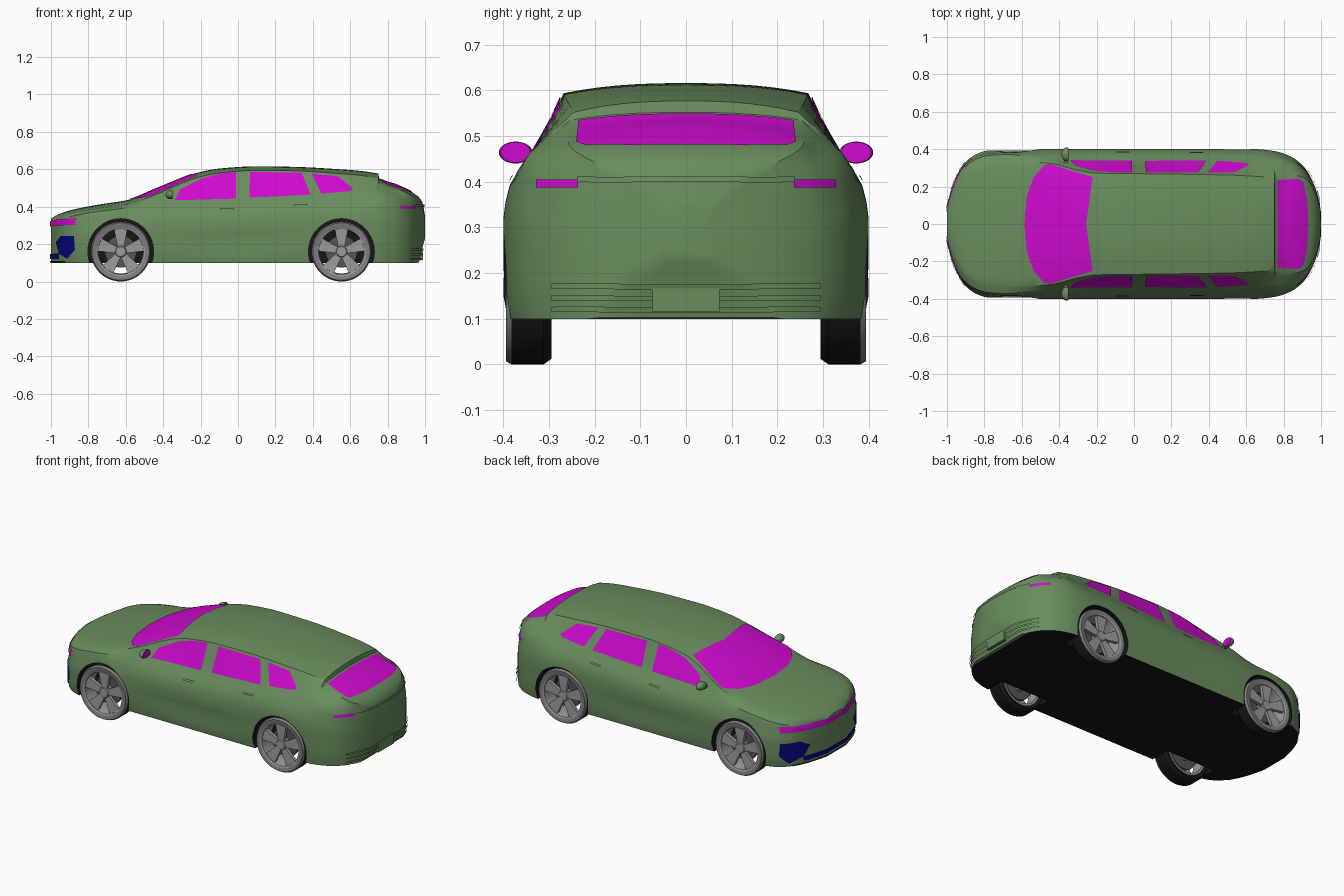
import bpy, bmesh, math
from mathutils import Vector, Matrix
from mathutils.bvhtree import BVHTree

if "Cube" in bpy.data.objects:
    bpy.data.objects.remove(bpy.data.objects["Cube"])


def material(name, rgb):
    m = bpy.data.materials.new(name)
    m.diffuse_color = (*rgb, 1)
    m.use_nodes = True
    m.node_tree.nodes["Principled BSDF"].inputs["Base Color"].default_value = m.diffuse_color
    return m


GREEN = material("body_green", (.14, .265, .11))
BLACK = material("black", (.008, .008, .008))
GLASS = material("magenta_glass", (.62, .003, .62))
BLUE = material("intake_blue", (.002, .002, .2))
RIM = material("rim_grey", (.33, .33, .33))
SIDEWALL = material("sidewall_grey", (.21, .21, .21))
DARK = material("brake_grey", (.09, .09, .09))


def finish(name, bm, mats, mirror=False, angle=35):
    me = bpy.data.meshes.new(name)
    bm.to_mesh(me)
    bm.free()
    for m in mats:
        me.materials.append(m)
    ob = bpy.data.objects.new(name, me)
    bpy.context.collection.objects.link(ob)
    if mirror:
        ob.modifiers.new("mirror", 'MIRROR').use_axis = (False, True, False)
    smooth(ob, angle)
    return ob


def smooth(ob, angle):
    bpy.ops.object.select_all(action='DESELECT')
    ob.select_set(True)
    bpy.context.view_layer.objects.active = ob
    bpy.ops.object.shade_smooth_by_angle(angle=math.radians(angle))


def curve(keys):
    """Smooth curve through (x, value) keys without overshoot."""
    n = len(keys)
    s = [(keys[i+1][1]-keys[i][1])/(keys[i+1][0]-keys[i][0]) for i in range(n-1)]
    t = [s[0]] + [2*a*b/(a+b) if a*b > 0 else 0 for a, b in zip(s, s[1:])] + [s[-1]]

    def f(x):
        i = max(k for k in range(n-1) if k == 0 or keys[k][0] <= x)
        h = keys[i+1][0]-keys[i][0]
        u = (x-keys[i][0])/h
        return ((1+2*u)*(1-u)**2*keys[i][1] + u*(1-u)**2*h*t[i]
                + u*u*(3-2*u)*keys[i+1][1] + u*u*(u-1)*h*t[i+1])
    return f


# Body outlines along the length: plan, roof line, roof edge, belt, floor
half_width = curve([(-1, .09), (-.985, .15), (-.96, .23), (-.91, .32), (-.85, .37), (-.78, .393),
                    (-.65, .4), (.65, .4), (.75, .39), (.83, .365), (.9, .315), (.95, .24),
                    (.985, .14), (1, .06)])
top = curve([(-1, .335), (-.97, .355), (-.88, .385), (-.74, .412), (-.585, .437), (-.45, .49),
             (-.3, .552), (-.22, .581), (-.1, .604), (.1, .616), (.3, .613), (.5, .603),
             (.75, .577), (.755, .552), (.85, .515), (.95, .465), (.985, .425), (1, .35)])
edge_z = curve([(-1, .325), (-.9, .365), (-.74, .392), (-.585, .415), (-.45, .46), (-.3, .525),
                (-.22, .555), (-.1, .58), (.1, .594), (.3, .592), (.5, .58), (.75, .552),
                (.755, .535), (.9, .475), (.95, .445), (.985, .405), (1, .33)])
edge_y = curve([(-1, .8), (-.585, .83), (-.45, .81), (-.3, .72), (-.2, .68), (.1, .67),
                (.5, .655), (.75, .63), (.755, .65), (.85, .73), (.9, .8), (.95, .85), (1, .86)])
belt_z = curve([(-1, .3), (-.9, .345), (-.74, .375), (-.585, .395), (-.45, .425), (0, .44),
                (.5, .465), (.75, .46), (.9, .42), (.97, .38), (1, .3)])
belt_y = curve([(-1, .93), (-.7, .93), (-.45, .87), (-.2, .84), (.6, .84), (.8, .9), (1, .93)])
floor = curve([(-1, .1), (.965, .1), (.98, .16), (1, .23)])


def half_section(x):
    w, zt, ze, zb, z0 = half_width(x), top(x), edge_z(x), belt_z(x), floor(x)
    ye, yb, h = w*edge_y(x), w*belt_y(x), zb-z0
    pts = [(ye*k/7, ze+(zt-ze)*(1-(k/7)**2.5)) for k in range(8)]
    pts += [(ye+(yb-ye)*k/4, ze+(zb-ze)*k/4) for k in range(1, 5)]
    scoop = 1-.03*math.exp(-(x/.3)**2)
    pts += [((yb+w*.965)/2+.01*w, zb-.1*h), (w*.965, zb-.2*h), (w*.988, zb-.3*h), (w, zb-.4*h),
            (w, zb-.55*h), (w*scoop, zb-.7*h), (w, zb-.84*h), (w*.975, z0), (w*.5, z0), (0, z0)]
    return pts


# Body shell
xs = sorted({round(-math.cos(math.pi*i/110), 4) for i in range(111)} | {.75, .755})
bm = bmesh.new()
rings = []
for x in xs:
    half = half_section(x)
    ring = half + [(-y, z) for y, z in half[-2:0:-1]]
    rings.append([bm.verts.new((x, y, z)) for y, z in ring])
n, last = len(rings[0]), len(half)-1
for i in range(len(rings)-1):
    for j in range(n):
        k = (j+1) % n
        f = bm.faces.new((rings[i][j], rings[i][k], rings[i+1][k], rings[i+1][j]))
        f.material_index = int(last-2 <= j < last+2 and xs[i] < .95)
bm.faces.new(rings[0])
bm.faces.new(rings[-1])
bmesh.ops.recalc_face_normals(bm, faces=bm.faces)
surface = BVHTree.FromBMesh(bm)
body = finish("body", bm, [GREEN, BLACK], angle=30)

# Wheel arches
WHEELS = [(x, s) for x in (-.627, .553) for s in (-1, 1)]
WHEEL_Z = .16
bm = bmesh.new()
for x, s in WHEELS:
    bmesh.ops.create_cone(bm, cap_ends=True, segments=56, radius1=.176, radius2=.176, depth=.25,
                          matrix=Matrix.Translation((x, s*.395, WHEEL_Z)) @ Matrix.Rotation(math.pi/2, 4, 'X'))
for f in bm.faces:
    f.material_index = 1
cutter = finish("arch_cutter", bm, [GREEN, BLACK])
cutter.hide_render = True
cut = body.modifiers.new("arches", 'BOOLEAN')
cut.object, cut.operation, cut.solver = cutter, 'DIFFERENCE', 'EXACT'
bpy.context.view_layer.objects.active = body
bpy.ops.object.modifier_apply(modifier=cut.name)
bpy.data.objects.remove(cutter)
smooth(body, 30)

# Thin plates laid on the body: convex outline, projected along one direction
VIEWS = {'side': (lambda u, v: (u, 2, v), (0, -1, 0)), 'top': (lambda u, v: (u, v, 2), (0, 0, -1)),
         'front': (lambda u, v: (-2, u, v), (1, 0, 0)), 'rear': (lambda u, v: (2, u, v), (-1, 0, 0))}


def plate(name, outline, view, mat, lift=.004, step=.012):
    place, d = VIEWS[view][0], Vector(VIEWS[view][1])
    us, vs = zip(*outline)
    mid = Vector((sum(us)/len(us), sum(vs)/len(vs), 0))
    w, h = max(us)-min(us), max(vs)-min(vs)
    bm = bmesh.new()
    bmesh.ops.create_grid(bm, x_segments=max(2, int(w/step)), y_segments=max(2, int(h/step)), size=1)
    for v in bm.verts:
        v.co = (min(us)+(v.co.x+1)/2*w, min(vs)+(v.co.y+1)/2*h, 0)
    for a, b in zip(outline, outline[1:]+outline[:1]):
        no = Vector((b[1]-a[1], a[0]-b[0], 0)).normalized()
        co = Vector((*a, 0))
        if no.dot(mid-co) > 0:
            no = -no
        bmesh.ops.bisect_plane(bm, geom=bm.verts[:]+bm.edges[:]+bm.faces[:], dist=1e-6,
                               plane_co=co, plane_no=no, clear_outer=True)
    missed = []
    for v in bm.verts:
        hit, no, _, _ = surface.ray_cast(Vector(place(v.co.x, v.co.y)), d)
        if hit is None:
            missed.append(v)
        else:
            y = hit.y
            v.co = hit+no*lift
            if abs(y) < 1e-5:
                v.co.y = 0
    bmesh.ops.delete(bm, geom=missed, context='VERTS')
    bm.normal_update()
    if sum(f.normal.dot(d) for f in bm.faces) > 0:
        bmesh.ops.reverse_faces(bm, faces=bm.faces[:])
    return finish(name, bm, [mat], mirror=True)


plate("windshield", [(-.585, 0), (-.572, .15), (-.535, .25), (-.48, .312), (-.45, .32),
                     (-.22, .25), (-.255, 0)], 'top', GLASS)
plate("rear_window", [(.765, 0), (.765, .235), (.885, .24), (.905, .22), (.925, .12), (.93, 0)], 'top', GLASS)
plate("front_side_window", [(-.34, .432), (-.31, .49), (-.19, .55), (-.1, .574), (-.01, .584), (-.01, .442)],
      'side', GLASS)
plate("rear_side_window", [(.06, .447), (.065, .584), (.34, .58), (.388, .462)], 'side', GLASS)
plate("quarter_window", [(.393, .575), (.535, .56), (.617, .492), (.6, .482), (.446, .468)], 'side', GLASS)
plate("headlight_band", [(0, .29), (.345, .303), (.345, .338), (0, .32)], 'front', GLASS)
plate("taillight", [(.235, .387), (.235, .404), (.325, .404), (.325, .387)], 'rear', GLASS)
plate("corner_intake", [(-.97, .21), (-.945, .243), (-.875, .243), (-.87, .17), (-.91, .122), (-.955, .15)],
      'side', BLUE)
plate("lower_intake", [(0, .12), (.24, .12), (.25, .15), (0, .145)], 'front', BLUE)
plate("front_lip", [(0, .101), (.3, .101), (.3, .11), (0, .11)], 'front', BLACK)
for i, z in enumerate((.115, .14, .165)):
    plate(f"bumper_louver_{i}", [(0, z), (.29, z), (.29, z+.012), (0, z+.012)], 'rear', GREEN, .008)
plate("tail_crease", [(0, .398), (.235, .398), (.235, .41), (0, .41)], 'rear', GREEN, .007)
for i, (x, z) in enumerate(((-.06, .375), (.335, .398))):
    plate(f"door_handle_{i}", [(x-.035, z), (x+.035, z+.004), (x+.035, z+.014), (x-.035, z+.01)],
          'side', GREEN, .008)


def box(bm, lo, hi):
    lo, hi = Vector(lo), Vector(hi)
    bmesh.ops.create_cube(bm, size=1, matrix=Matrix.Translation((lo+hi)/2) @ Matrix.Diagonal((*(hi-lo), 1)))


# Number plate panel
bm = bmesh.new()
box(bm, (.95, -.073, .115), (.99, .073, .175))
finish("plate_panel", bm, [GREEN])

# Door mirrors with glass on the rear face
bm = bmesh.new()
bmesh.ops.create_uvsphere(bm, u_segments=24, v_segments=14, radius=1,
                          matrix=Matrix.Translation((-.36, .373, .464)) @ Matrix.Diagonal((.028, .037, .024, 1)))
for v in bm.verts:
    v.co.x = min(v.co.x, -.35)
box(bm, (-.375, .325, .442), (-.355, .365, .456))
bm.normal_update()
for f in bm.faces:
    f.material_index = int(f.calc_center_median().x > -.353)
finish("door_mirror", bm, [GREEN, GLASS], mirror=True)


def lathe(name, profile, x, s, mats, pick=lambda i: 0, closed=False, seg=48):
    bm = bmesh.new()
    rows = [[bm.verts.new((x+r*math.cos(a), s*y, WHEEL_Z+r*math.sin(a)))
             for a in (2*math.pi*k/seg for k in range(seg))] for r, y in profile]
    for i in range(len(rows)-(0 if closed else 1)):
        a, b = rows[i], rows[(i+1) % len(rows)]
        for k in range(seg):
            q = (k+1) % seg
            bm.faces.new((a[k], a[q], b[q], b[k])).material_index = pick(i)
    bmesh.ops.remove_doubles(bm, verts=bm.verts[:], dist=1e-5)
    bmesh.ops.recalc_face_normals(bm, faces=bm.faces[:])
    return finish(name, bm, mats)


# Wheels: tyre with rim barrel, brake disc, hub and five broad spokes
for x, s in WHEELS:
    tag = ("front" if x < 0 else "rear") + ("_right" if s < 0 else "_left")
    lathe(tag+"_tyre", [(.128, .302), (.148, .295), (.16, .312), (.16, .382), (.153, .394), (.13, .393),
                        (.122, .388), (.117, .35), (.117, .302)], x, s, [BLACK, SIDEWALL, RIM],
          lambda i: 0 if i < 3 else 1 if i < 5 else 2, closed=True)
    lathe(tag+"_brake_disc", [(0, .34), (.085, .34), (.085, .325), (0, .325)], x, s, [DARK])
    lathe(tag+"_hub", [(0, .386), (.026, .385), (.034, .376), (.034, .27), (0, .27)], x, s, [RIM])
    bm = bmesh.new()
    for k in range(5):
        a = math.pi/2+2*math.pi*k/5
        ca, sa = math.cos(a), math.sin(a)
        lay = [[bm.verts.new((x+r*ca-t*sa, s*(y+dy), WHEEL_Z+r*sa+t*ca))
                for r, t, dy in ((.02, -.016, 0), (.121, -.036, .004), (.121, .036, .004), (.02, .016, 0))]
               for y in (.36, .38)]
        bm.faces.new(lay[0])
        bm.faces.new(lay[1])
        for i in range(4):
            j = (i+1) % 4
            bm.faces.new((lay[0][i], lay[0][j], lay[1][j], lay[1][i]))
    bmesh.ops.recalc_face_normals(bm, faces=bm.faces[:])
    finish(tag+"_spokes", bm, [RIM])
